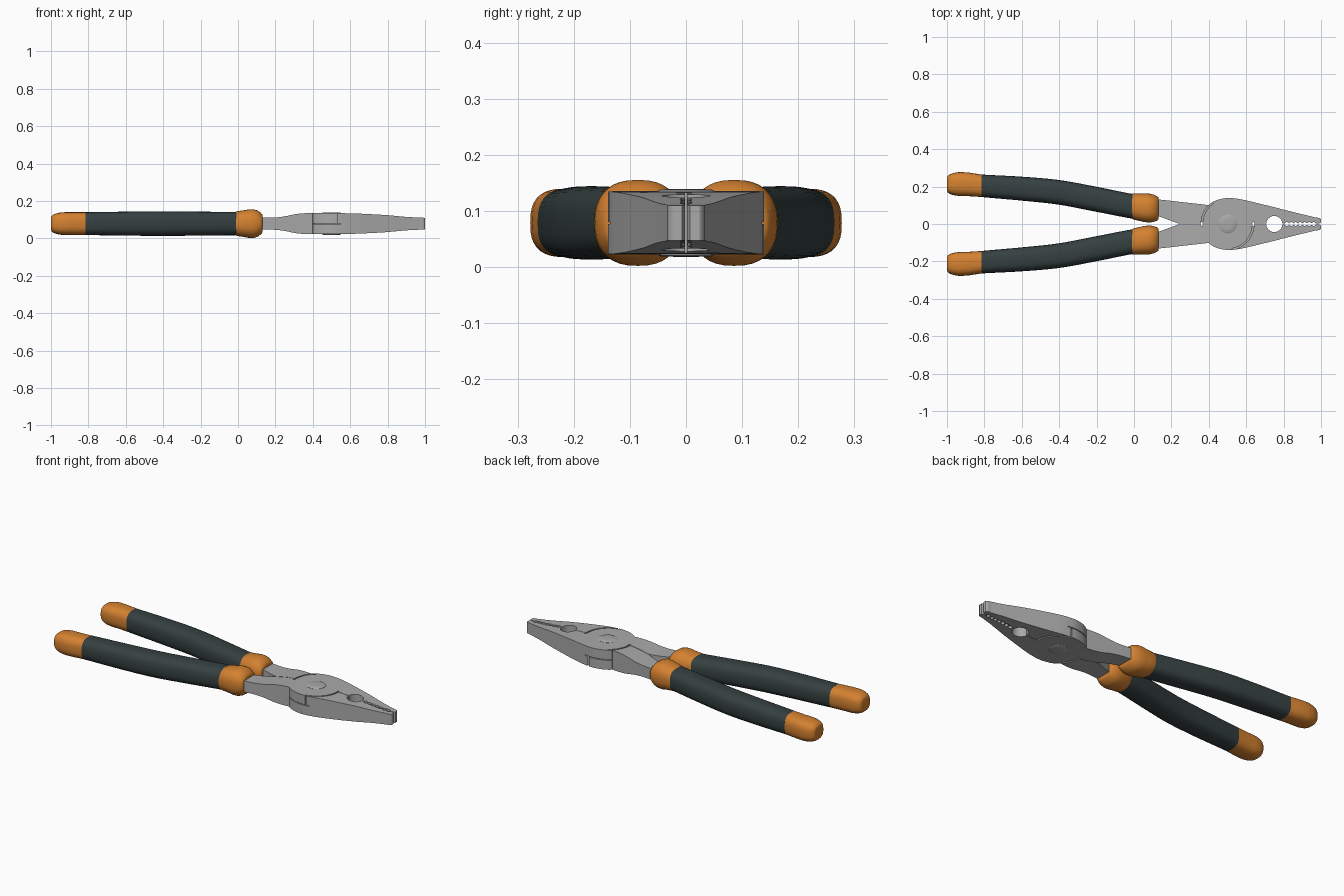
import bpy, bmesh, math

if "Cube" in bpy.data.objects:
    bpy.data.objects.remove(bpy.data.objects["Cube"])

MID = 0.079          # height of the tool's mid plane
PIVOT = 0.5          # x of the pivot


def material(name, rgb):
    m = bpy.data.materials.new(name)
    m.diffuse_color = (*rgb, 1)
    m.use_nodes = True
    m.node_tree.nodes["Principled BSDF"].inputs["Base Color"].default_value = m.diffuse_color
    return m


STEEL = material("steel grey", (0.40, 0.40, 0.40))
DARK = material("dark rubber", (0.036, 0.052, 0.052))
ORANGE = material("orange rubber", (0.66, 0.22, 0.03))


def curve(points, x):
    """Smooth interpolation through (x, value) points."""
    n = len(points)
    x = min(max(x, points[0][0]), points[-1][0])
    i = next(k for k in range(n - 1) if x <= points[k + 1][0])

    def slope(k):
        a, b = points[max(k - 1, 0)], points[min(k + 1, n - 1)]
        return (b[1] - a[1]) / (b[0] - a[0])
    (x0, y0), (x1, y1) = points[i], points[i + 1]
    d = x1 - x0
    t = (x - x0) / d
    return ((2*t**3 - 3*t**2 + 1) * y0 + (t**3 - 2*t**2 + t) * d * slope(i)
            + (3*t**2 - 2*t**3) * y1 + (t**3 - t**2) * d * slope(i + 1))


def linear(a, b, n):
    return [a + (b - a) * i / n for i in range(n + 1)]


def loft(name, sections, mat, angle=30):
    """Skin a row of closed cross-sections and close both ends."""
    bm = bmesh.new()
    rings = [[bm.verts.new(p) for p in s] for s in sections]
    for a, b in zip(rings, rings[1:]):
        for i in range(len(a)):
            j = (i + 1) % len(a)
            bm.faces.new((a[i], a[j], b[j], b[i]))
    bm.faces.new(rings[0])
    bm.faces.new(rings[-1])
    bmesh.ops.recalc_face_normals(bm, faces=bm.faces)
    me = bpy.data.meshes.new(name)
    bm.to_mesh(me)
    bm.free()
    ob = bpy.data.objects.new(name, me)
    bpy.context.collection.objects.link(ob)
    if mat:
        me.materials.append(mat)
        bpy.ops.object.select_all(action='DESELECT')
        ob.select_set(True)
        bpy.context.view_layer.objects.active = ob
        bpy.ops.object.shade_smooth_by_angle(angle=math.radians(angle))
    return ob


# --- Steel: thickness and outline along x ---
THICK = [(0.05, .032), (0.13, .032), (0.2, .033), (0.25, .039), (0.31, .051),
         (0.37, .056), (0.5, .056), (0.6, .055), (0.7, .051), (0.8, .045),
         (0.9, .036), (1.0, .031)]
SHANK = [(0.05, .136), (0.13, .131), (0.25, .118), (0.4, .101)]
HEAD = [(0.4, .103), (0.42, .117), (0.45, .13), (0.5, .139), (0.56, .134),
        (0.63, .119), (0.7, .102), (0.8, .077), (0.9, .052), (0.975, .034)]


def outer(x):
    if x < 0.4:
        return curve(SHANK, x)
    if x > 0.975:   # rounded tip corner
        return 0.024 + 0.010 * math.sqrt(max(0, 1 - ((x - .975) / .025) ** 2))
    return curve(HEAD, x)


def inner(x):
    """Facing edge: open shank, half the cutter hole, then half-round teeth."""
    y = 0.0015
    if x < 0.24:
        y = 0.0015 + (0.24 - x) * 0.37
    if abs(x - 0.75) < 0.043:
        y = max(y, math.sqrt(0.043 ** 2 - (x - 0.75) ** 2))
    if 0.805 < x < 0.973:
        u = ((x - 0.805) % 0.024) - 0.012
        y = max(y, 0.003, math.sqrt(max(0, 0.0105 ** 2 - u * u)))
    if x > 0.985:
        y = 0.0015 + (x - 0.985) * 0.4
    return y


def plate(name, xs, lo, hi):
    secs = []
    for x in xs:
        h, a, b = curve(THICK, x), lo(x), hi(x)
        secs.append([(x, a, MID - h), (x, b, MID - h), (x, b, MID + h), (x, a, MID + h)])
    return loft(name, secs, STEEL)


hole_xs = [0.75 - 0.043 * math.cos(math.pi * i / 20) for i in range(21)]
jaw_xs = linear(0.63, 0.70, 5) + hole_xs + linear(0.796, 0.80, 1) \
    + linear(0.805, 0.973, 56) + linear(0.977, 1.0, 8)
steel = [plate("pivot_head", linear(0.37, 0.3995, 3) + linear(0.4, 0.63, 30),
               lambda x: -outer(x), outer)]
for side, s in (("back", 1), ("front", -1)):
    lo, hi = (lambda x: s * inner(x)), (lambda x: s * outer(x))
    steel.append(plate(side + "_shank", linear(0.05, 0.24, 10) + linear(0.25, 0.37, 10), lo, hi))
    steel.append(plate(side + "_jaw", jaw_xs, lo, hi))


# --- Lap joint grooves, the same when turned over about x ---
def arc_cutter(name, a0, a1, flip):
    secs = []
    for a in linear(math.radians(a0), math.radians(a1), 20):
        c, sn = math.cos(a), math.sin(a) * flip
        secs.append([(PIVOT + r * c, r * sn, MID + z * flip)
                     for r, z in ((.133, 0), (.1415, 0), (.1415, .08), (.133, .08))])
    return loft(name, secs, None)


cutters = []
for flip in (1, -1):
    cutters.append(arc_cutter("rear_groove_cutter", 184, 125, flip))
    cutters.append(arc_cutter("front_groove_cutter", 4, -80, flip))
    # thin parting line on the outer side of the head
    cutters.append(loft("parting_cutter",
                        [[(x, flip * y, MID + z) for y, z in
                          ((.085, -.002), (.2, -.002), (.2, .002), (.085, .002))]
                         for x in (.402, .55)], None))
for c in cutters:
    c.hide_render = True
    c.hide_viewport = True
    c.display_type = 'WIRE'
for ob in steel:
    for c in cutters:
        m = ob.modifiers.new("groove", 'BOOLEAN')
        m.operation, m.object, m.solver = 'DIFFERENCE', c, 'EXACT'

# --- Rivet, slightly domed on both faces ---
rivet = [(.046, -.0595), (.05, -.057), (.05, .057), (.046, .0595)]
rivet = [(.02, -.0605)] + rivet + [(.02, .0605)]
loft("rivet", [[(PIVOT + r * math.cos(2 * math.pi * i / 40),
                 r * math.sin(2 * math.pi * i / 40), MID + z) for i in range(40)]
               for r, z in rivet], STEEL, 40)

# --- Handles: centre line, then half width and half height along x ---
CENTRE = [(-1, .213), (-.9, .213), (-.81, .204), (-.6, .189), (-.4, .169),
          (-.2, .132), (0, .093), (.07, .086), (.13, .083)]
WIDTH = [(-.82, .060), (-.6, .064), (-.4, .066), (-.2, .067), (0, .066)]
HEIGHT = [(-.82, .061), (-.6, .064), (-.4, .0655), (-.2, .064), (0, .062)]
COLLAR = [(-.012, .066, .062), (-.006, .069, .066), (.03, .073, .071), (.06, .077, .0765),
          (.085, .077, .0765), (.105, .073, .070), (.122, .066, .058),
          (.13, .060, .048), (.131, .05, .04)]


def oval(x, s, w, h, n=2.7, count=36):
    cy, pts = curve(CENTRE, x), []
    for i in range(count):
        a = 2 * math.pi * i / count
        c, sn = math.cos(a), math.sin(a)
        pts.append((x, s * (cy + w * math.copysign(abs(c) ** (2 / n), c)),
                    MID + h * math.copysign(abs(sn) ** (2 / n), sn)))
    return pts


for side, s in (("back", 1), ("front", -1)):
    loft(side + "_grip", [oval(x, s, curve(WIDTH, x), curve(HEIGHT, x))
                          for x in linear(-.815, 0, 20)], DARK, 50)
    # rounded butt
    butt = []
    for i in range(11):
        t = math.radians(8 + 82 * i / 10)
        k = 0.45 + 0.55 * math.sin(t) ** 0.8
        butt.append(oval(-.92 - .08 * math.cos(t) / math.cos(math.radians(8)),
                         s, .064 * k, .061 * k))
    butt += [oval(x, s, w, .061) for x, w in ((-.88, .063), (-.85, .0615), (-.815, .060))]
    loft(side + "_butt", butt, ORANGE, 50)
    loft(side + "_collar", [oval(x, s, w, h, 2.4) for x, w, h in COLLAR], ORANGE, 50)
